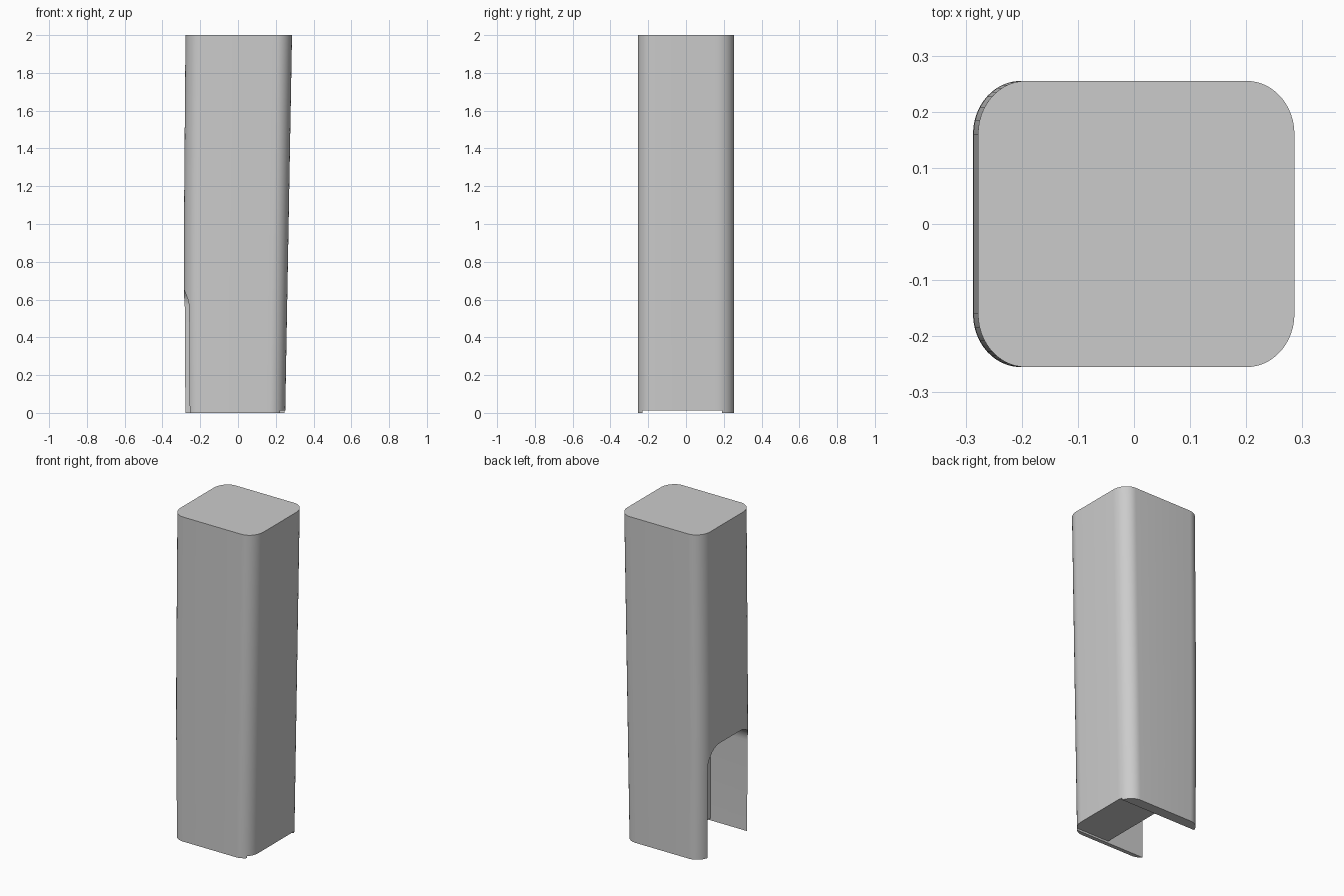
import bpy, bmesh, math

cube = bpy.data.objects.get("Cube")
if cube:
    bpy.data.objects.remove(cube, do_unlink=True)

grey = bpy.data.materials.new("light_grey")
grey.use_nodes = True
colour = (0.6, 0.6, 0.6, 1)
grey.diffuse_color = colour
grey.node_tree.nodes["Principled BSDF"].inputs["Base Color"].default_value = colour


def loft(name, sections):
    """Skin a closed solid through equal-length rings of points."""
    bm = bmesh.new()
    rings = [[bm.verts.new(p) for p in ring] for ring in sections]
    n = len(rings[0])
    for a, b in zip(rings, rings[1:]):
        for i in range(n):
            j = (i + 1) % n
            bm.faces.new((a[i], a[j], b[j], b[i]))
    bm.faces.new(rings[0][::-1])
    bm.faces.new(rings[-1])
    bmesh.ops.recalc_face_normals(bm, faces=bm.faces)
    mesh = bpy.data.meshes.new(name)
    bm.to_mesh(mesh)
    bm.free()
    mesh.materials.append(grey)
    obj = bpy.data.objects.new(name, mesh)
    bpy.context.collection.objects.link(obj)
    return obj


def arc(cx, cy, rx, ry, start, steps=12):
    """Quarter ellipse, counter-clockwise from the start angle."""
    return [(cx + rx * math.cos(math.radians(start + 90 * k / steps)),
             cy + ry * math.sin(math.radians(start + 90 * k / steps)))
            for k in range(steps + 1)]


def body_section(z, left, right, half=0.255, rx=0.085, ry=0.095):
    pts = (arc(right - rx, half - ry, rx, ry, 0) + arc(left + rx, half - ry, rx, ry, 90)
           + arc(left + rx, ry - half, rx, ry, 180) + arc(right - rx, ry - half, rx, ry, 270))
    return [(x, y, z) for x, y in pts]


# Tapered body with rounded corners: the +x side leans outward
body = loft("column_body", [
    body_section(0, -0.283, 0.25),
    body_section(0.67, -0.287, 0.262),
    body_section(1.0, -0.286, 0.268),
    body_section(2.0, -0.278, 0.286),
])

# Slot open to the -x side and the bottom, with a filleted roof
y0, y1, roof, r = -0.23, 0.19, 0.67, 0.11
slot_profile = ([(y0, -0.1), (y1, -0.1)] + arc(y1 - r, roof - r, r, r, 0)
                + arc(y0 + r, roof - r, r, r, 90))
slot = loft("slot_cutter", [[(x, y, z) for y, z in slot_profile] for x in (-0.5, -0.005)])

# Shallow channel under the solid half of the base
channel_profile = [(y0, -0.1), (y1, -0.1), (y1, 0.012), (y0, 0.012)]
channel = loft("channel_cutter", [[(x, y, z) for y, z in channel_profile] for x in (-0.1, 0.5)])

bpy.ops.object.select_all(action='DESELECT')
body.select_set(True)
bpy.context.view_layer.objects.active = body
for cutter in (slot, channel):
    cutter.hide_render = True
    mod = body.modifiers.new(cutter.name, 'BOOLEAN')
    mod.operation = 'DIFFERENCE'
    mod.solver = 'EXACT'
    mod.object = cutter
    bpy.ops.object.modifier_apply(modifier=mod.name)
    bpy.data.objects.remove(cutter, do_unlink=True)

bpy.ops.object.shade_smooth_by_angle(angle=math.radians(30))
